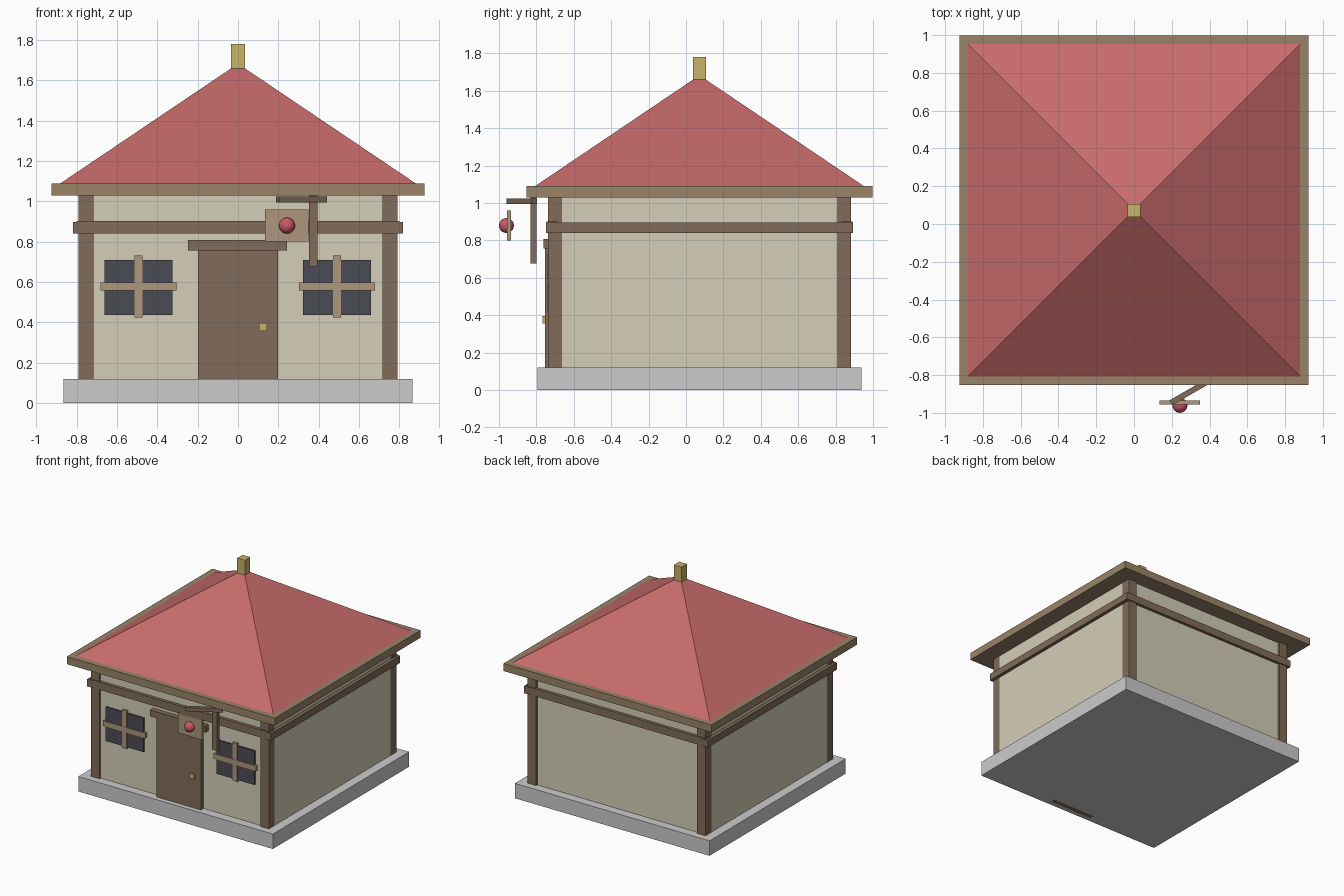
import bpy, bmesh
from math import radians, sqrt

if "Cube" in bpy.data.objects:
    bpy.data.objects.remove(bpy.data.objects["Cube"])

CY = 0.072  # house centre in y


def mat(name, r, g, b):
    m = bpy.data.materials.new(name)
    m.diffuse_color = (r, g, b, 1)
    m.use_nodes = True
    m.node_tree.nodes["Principled BSDF"].inputs["Base Color"].default_value = m.diffuse_color
    return m


PLASTER = mat("plaster", 0.66, 0.62, 0.48)
WOOD = mat("dark_wood", 0.22, 0.15, 0.10)
EAVE = mat("eave_wood", 0.32, 0.23, 0.14)
TRIM = mat("light_wood", 0.42, 0.31, 0.20)
TILE = mat("roof_red", 0.57, 0.145, 0.145)
BALL = mat("ball_red", 0.6, 0.1, 0.13)
GLASS = mat("glass", 0.07, 0.07, 0.09)
BRASS = mat("brass", 0.58, 0.45, 0.14)


def box(name, x, y, z, material=None, rot=0):
    """Box from (min, max) ranges, optionally turned about z."""
    lo, hi = zip(x, y, z)
    bpy.ops.mesh.primitive_cube_add(
        size=1, location=[(a + b) / 2 for a, b in zip(lo, hi)], rotation=(0, 0, rot))
    o = bpy.context.object
    o.name = name
    o.scale = [b - a for a, b in zip(lo, hi)]
    bpy.ops.object.transform_apply(location=False, rotation=False, scale=True)
    if material:
        o.data.materials.append(material)
    return o


def mid(c, h):
    return (c - h, c + h)


# Stone base and walls
box("base", mid(0, 0.865), mid(CY, 0.865), (0, 0.12))
box("walls", mid(0, 0.79), mid(CY, 0.794), (0.12, 1.03), PLASTER)

# Corner posts and horizontal beams
for sx in (-1, 1):
    for sy in (-1, 1):
        box("corner_post", mid(sx * 0.7535, 0.0375), mid(CY + sy * 0.7725, 0.0375),
            (0.12, 1.03), WOOD)
    box("side_beam", mid(sx * 0.79, 0.028), mid(CY, 0.82), (0.84, 0.897), WOOD)
    box("cross_beam", mid(0, 0.80), mid(CY + sx * 0.79, 0.028), (0.84, 0.902), WOOD)

# Eave slab, pyramid roof and finial
box("eave", mid(0, 0.925), mid(CY, 0.925), (1.03, 1.09), EAVE)
bpy.ops.mesh.primitive_cone_add(vertices=4, radius1=0.88 * sqrt(2), radius2=0.034 * sqrt(2),
                                depth=0.57, location=(0, CY, 1.375), rotation=(0, 0, radians(45)))
roof = bpy.context.object
roof.name = "roof"
roof.data.materials.append(TILE)
box("finial", mid(0, 0.034), mid(CY, 0.034), (1.66, 1.78), BRASS)

# Door, lintel and knob
box("door", mid(0, 0.198), (-0.755, -0.715), (0, 0.77), WOOD)
box("lintel", mid(-0.002, 0.246), (-0.763, -0.705), (0.757, 0.808), WOOD)
box("door_knob", mid(0.125, 0.02), (-0.768, -0.735), (0.357, 0.396), BRASS)

# Windows with crossed bars
for cx in (-0.494, 0.491):
    box("window_glass", mid(cx, 0.168), (-0.734, -0.70), (0.437, 0.71), GLASS)
    box("window_bar_wide", mid(cx, 0.189), (-0.742, -0.71), (0.557, 0.597), TRIM)
    box("window_bar_tall", mid(cx, 0.02), (-0.74, -0.71), (0.424, 0.731), TRIM)

# Hanging sign: bracket post, angled arm, board and ball
box("sign_post", mid(0.373, 0.021), (-0.832, -0.80), (0.677, 1.03), WOOD)
box("sign_arm", mid(0.314, 0.137), mid(-0.878, 0.015), (0.994, 1.024), WOOD, radians(30))
box("sign_board", mid(0.242, 0.108), (-0.956, -0.935), (0.80, 0.96), TRIM)
bpy.ops.mesh.primitive_uv_sphere_add(segments=16, ring_count=10, radius=0.04,
                                     location=(0.243, -0.96, 0.88))
ball = bpy.context.object
ball.name = "sign_ball"
ball.data.materials.append(BALL)
bpy.ops.object.shade_smooth_by_angle()
